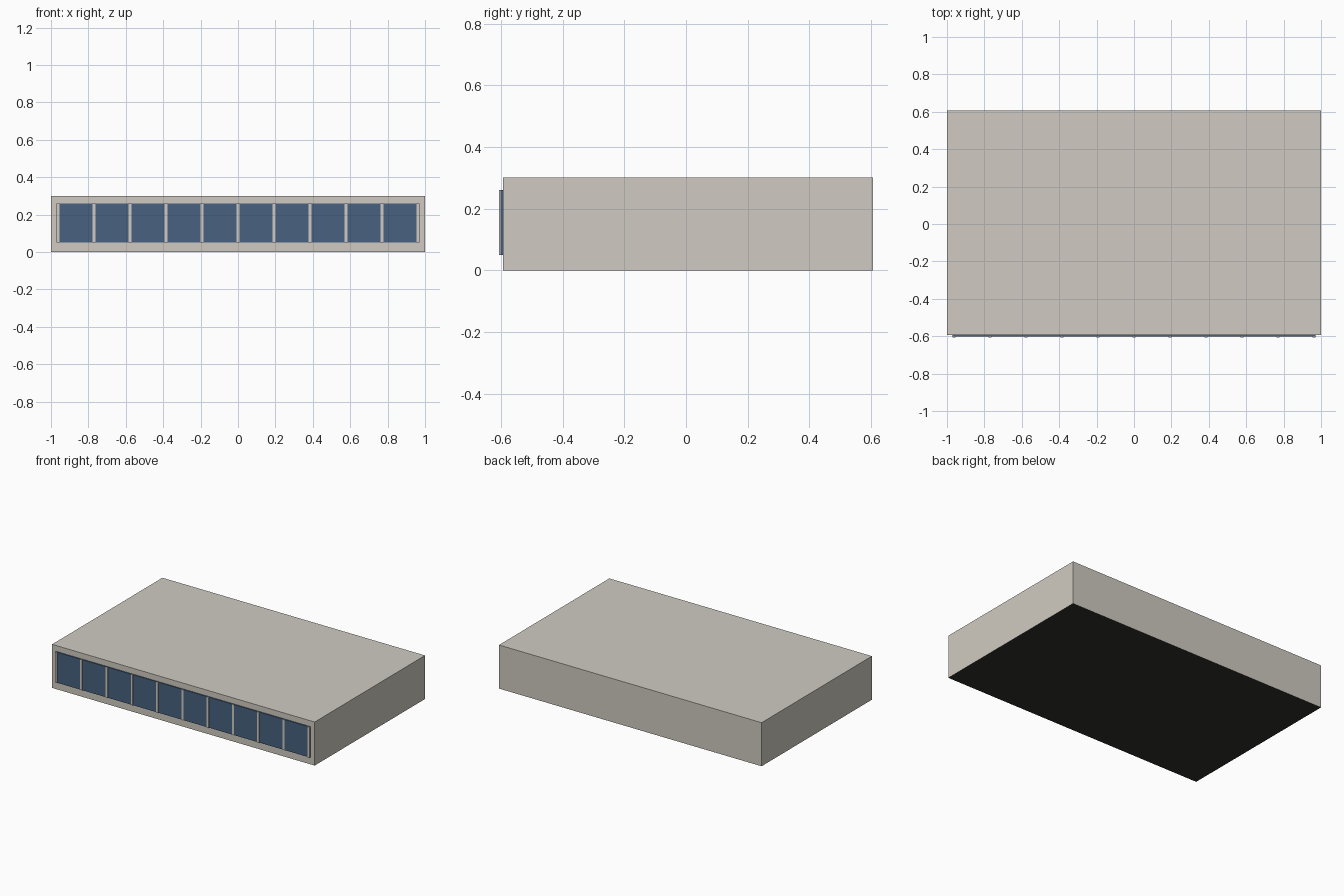
import bpy, bmesh

if "Cube" in bpy.data.objects:
    bpy.data.objects.remove(bpy.data.objects["Cube"])


def material(name, rgb):
    m = bpy.data.materials.new(name)
    m.diffuse_color = (*rgb, 1.0)
    m.use_nodes = True
    m.node_tree.nodes["Principled BSDF"].inputs["Base Color"].default_value = m.diffuse_color
    return m


wall = material("warm_grey_wall", (0.63, 0.60, 0.54))
blue = material("blue_glass", (0.065, 0.12, 0.215))
dark = material("dark_underside", (0.03, 0.03, 0.027))


def box(name, lo, hi, mat):
    """Axis-aligned box between two corners."""
    bm = bmesh.new()
    bmesh.ops.create_cube(bm, size=1.0)
    for v in bm.verts:
        v.co = [(a + b) / 2 + c * (b - a) for a, b, c in zip(lo, hi, v.co)]
    mesh = bpy.data.meshes.new(name)
    bm.to_mesh(mesh)
    bm.free()
    mesh.materials.append(mat)
    ob = bpy.data.objects.new(name, mesh)
    bpy.context.collection.objects.link(ob)
    return ob


BACK, WALL, GLASS, FRONT = 0.606, -0.594, -0.602, -0.606

# main building block, with a dark underside
block = box("building_block", (-1, WALL, 0), (1, BACK, 0.3), wall)
block.data.materials.append(dark)
for p in block.data.polygons:
    if p.normal.z < -0.5:
        p.material_index = 1

# long window strip on the front
box("window_strip", (-0.97, GLASS, 0.05), (0.97, WALL, 0.26), blue)

# upright bars dividing the strip into ten panes
for i in range(11):
    x = -0.9625 + i * 0.1925
    box(f"window_bar_{i + 1}", (x - 0.0075, FRONT, 0.05), (x + 0.0075, GLASS, 0.26), wall)
